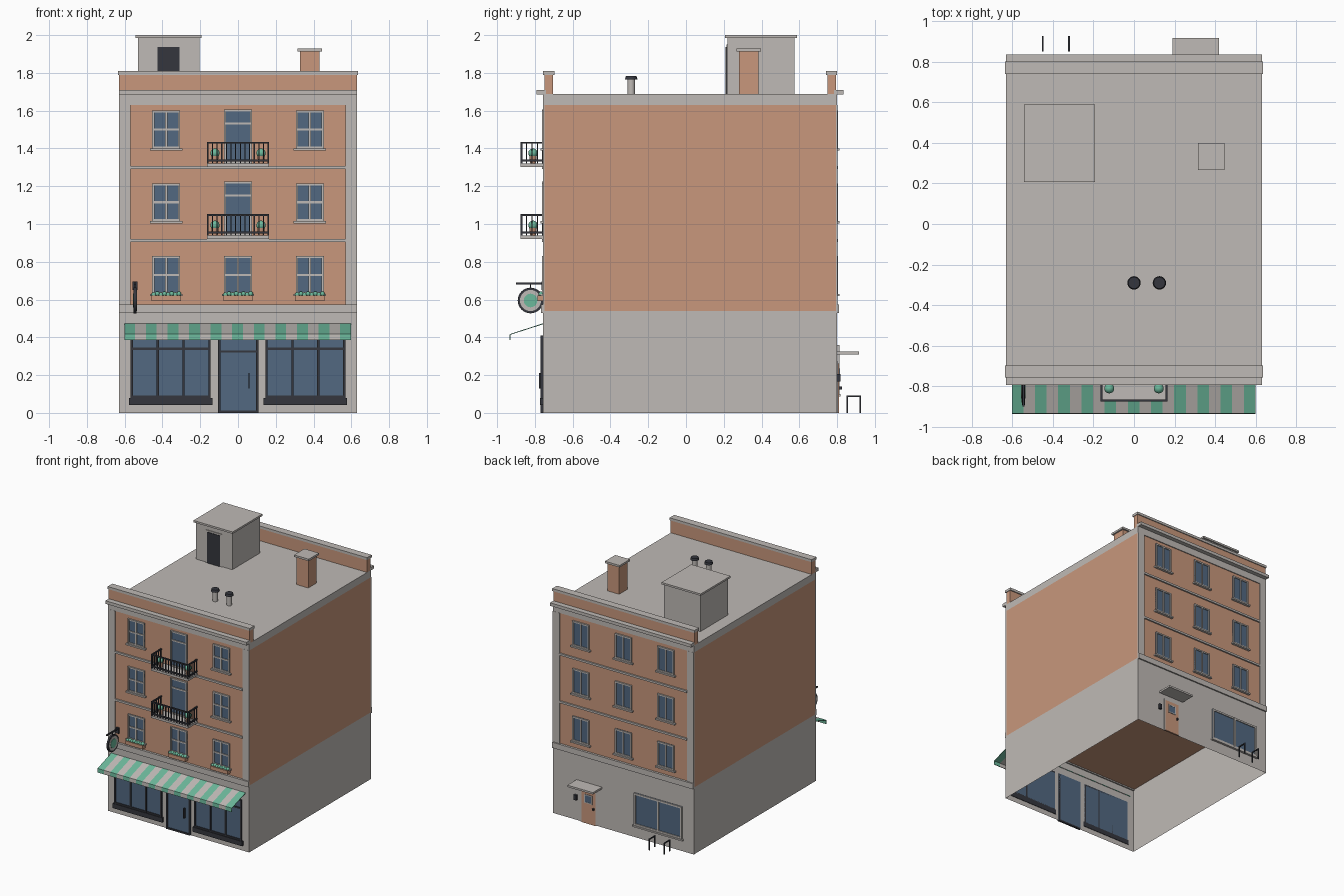
import bpy, bmesh, math
from mathutils import Matrix, Vector

cube = bpy.data.objects.get("Cube")
if cube:
    bpy.data.objects.remove(cube, do_unlink=True)


def material(name, rgb):
    m = bpy.data.materials.new(name)
    m.use_nodes = True
    m.diffuse_color = (*rgb, 1)
    m.node_tree.nodes["Principled BSDF"].inputs["Base Color"].default_value = (*rgb, 1)
    return m


STONE, BRICK, GLASS, IRON, GREEN = range(5)
MATS = [material("pale stone", (.52, .49, .465)), material("terracotta", (.58, .31, .2)),
        material("blue glass", (.085, .14, .22)), material("dark iron", (.035, .037, .047)),
        material("mint green", (.15, .48, .33))]


class Part:
    """Collects simple solids into one named object."""

    def __init__(self, name):
        self.name, self.bm = name, bmesh.new()

    def paint(self, verts, mat, smooth=False):
        for f in {f for v in verts for f in v.link_faces}:
            f.material_index = mat
            f.smooth = smooth and len(f.verts) < 5

    def box(self, x, y, z, mat):
        lo, hi = [Vector(map(fn, (x, y, z))) for fn in (min, max)]
        m = Matrix.Translation((lo + hi) / 2) @ Matrix.Diagonal((*(hi - lo), 1))
        self.paint(bmesh.ops.create_cube(self.bm, size=1, matrix=m)["verts"], mat)

    def cyl(self, at, r, depth, mat, axis="Z", r2=None, seg=20):
        m = Matrix.Translation(at)
        if axis == "X":
            m = m @ Matrix.Rotation(math.pi / 2, 4, "Y")
        v = bmesh.ops.create_cone(self.bm, cap_ends=True, segments=seg, radius1=r,
                                  radius2=r if r2 is None else r2, depth=depth, matrix=m)["verts"]
        self.paint(v, mat, True)

    def ball(self, at, r, mat):
        v = bmesh.ops.create_uvsphere(self.bm, u_segments=14, v_segments=9, radius=r,
                                      matrix=Matrix.Translation(at))["verts"]
        self.paint(v, mat, True)

    def finish(self):
        me = bpy.data.meshes.new(self.name)
        self.bm.to_mesh(me)
        self.bm.free()
        for m in MATS:
            me.materials.append(m)
        ob = bpy.data.objects.new(self.name, me)
        bpy.context.collection.objects.link(ob)
        return ob


def on_wall(part, wall, x, z, depth, mat):
    """Box standing out of a wall, away from the building."""
    part.box(x, (wall - math.copysign(.004, wall), wall + math.copysign(depth, wall)), z, mat)


def framed(part, wall, x, z, cols, rows, mat, bar=.011, depth=.012):
    """Glass plate with a frame, evenly spaced mullions and bars at given heights."""
    on_wall(part, wall, x, z, .004, GLASS)
    for i in range(cols + 1):
        c = x[0] + bar / 2 + (x[1] - x[0] - bar) * i / cols
        on_wall(part, wall, (c - bar / 2, c + bar / 2), z, depth, mat)
    for c in (z[0] + bar / 2, z[1] - bar / 2, *rows):
        on_wall(part, wall, x, (c - bar / 2, c + bar / 2), depth - .001, mat)


W, FRONT, BACK = .63, -.75, .793
GF, GB = -.757, .8
FLOORS = (.63, 1.015, 1.4)
COLUMNS = (-.38, 0, .38)

# Main body: open-bottomed ground floor, brick storeys, stone top
p = Part("ground_floor")
p.box((-W, W), (GF, GB), (0, .54), STONE)
p.bm.normal_update()
bmesh.ops.delete(p.bm, geom=[f for f in p.bm.faces if abs(f.normal.z) > .5], context="FACES")
p.finish()
p = Part("upper_floors")
p.box((-W, W), (FRONT, BACK), (.54, 1.63), BRICK)
p.finish()
p = Part("roof_slab")
p.box((-W, W), (-.757, .8), (1.63, 1.687), STONE)
p.finish()

# Mouldings and parapet on both street walls
for name, wall in (("front", FRONT), ("back", BACK)):
    s = math.copysign(1, wall)
    p = Part(name + "_mouldings")
    for k in (-1, 1):
        on_wall(p, wall, (k * .57, k * W), (.575, 1.63), .008, STONE)
    on_wall(p, wall, (-W, W), (.53, .575), .018, STONE)
    for z in (.905, 1.29):
        on_wall(p, wall, (-.57, .57), (z, z + .016), .012, STONE)
    p.box((-W, W), (wall - s * .01, wall + s * .042), (1.685, 1.71), STONE)
    p.finish()
    p = Part(name + "_parapet")
    p.box((-W, W), (wall - s * .045, wall), (1.687, 1.79), BRICK)
    p.box((-.635, .635), (wall - s * .053, wall + s * .007), (1.79, 1.81), STONE)
    p.finish()

    # Windows
    p = Part(name + "_windows")
    for z in FLOORS:
        for x in COLUMNS:
            if wall < 0 and x == 0 and z > .7:
                continue
            rows = (z + .1,) if wall < 0 else ()
            framed(p, wall, (x - .074, x + .074), (z, z + .2), 2, rows, STONE)
            on_wall(p, wall, (x - .086, x + .086), (z - .012, z), .02, STONE)
    p.finish()

# Flower boxes under the lowest front windows
p = Part("flower_boxes")
for x in COLUMNS:
    p.box((x - .077, x + .077), (FRONT, FRONT - .035), (.593, .622), BRICK)
    for i in range(8):
        p.ball((x - .066 + i * .019, FRONT - .018, .625 + .005 * (i % 2)), .013, GREEN)
p.finish()

# Balconies with doors, railings and potted plants
for name, z in (("lower", .92), ("upper", 1.302)):
    p = Part(name + "_balcony_door")
    framed(p, FRONT, (-.074, .074), (z + .018, z + .305), 1, (z + .23,), STONE)
    p.finish()
    p = Part(name + "_balcony")
    p.box((-.165, .165), (FRONT, -.875), (z, z + .018), STONE)
    for h in (.03, .123):
        p.box((-.165, .165), (-.875, -.865), (z + h, z + h + .01), IRON)
        for k in (-1, 1):
            p.box((k * .165, k * .155), (FRONT, -.875), (z + h, z + h + .01), IRON)
    for i in range(14):
        x, r = -.16 + .32 * i / 13, .005 if i in (0, 13) else .003
        p.box((x - r, x + r), (-.87 - r, -.87 + r), (z + .018, z + .13), IRON)
    for k in (-1, 1):
        for y in (-.755, -.783, -.812, -.841):
            p.box((k * .163, k * .157), (y, y - .006), (z + .018, z + .13), IRON)
    p.finish()
    p = Part(name + "_balcony_plants")
    for k in (-.122, .122):
        p.cyl((k, -.81, z + .038), .014, .04, BRICK, r2=.02)
        p.ball((k, -.81, z + .073), .025, GREEN)
    p.finish()

# Shop front
p = Part("shop_windows")
for k in (-1, 1):
    x = sorted((k * .145, k * .568))
    framed(p, GF, x, (.08, .41), 3, (.34,), IRON, .012)
    on_wall(p, GF, (x[0] - .01, x[1] + .01), (.042, .08), .016, IRON)
p.finish()
p = Part("shop_door")
framed(p, GF, (-.105, .108), (0, .41), 1, (.325,), IRON, .013)
p.box((.056, .062), (GF, GF - .022), (.13, .21), IRON)
p.finish()

# Striped awning with a hanging valance
p = Part("awning")
profile = [(-.755, .475), (-.933, .417), (-.935, .385)]
N = 21
edges = [-.602 + 1.2 * i / N for i in range(N + 1)]
grid = [[p.bm.verts.new((x, y, z)) for y, z in profile] for x in edges]
for i in range(N):
    for j in range(2):
        f = p.bm.faces.new((grid[i][j], grid[i][j + 1], grid[i + 1][j + 1], grid[i + 1][j]))
        f.material_index = STONE if i % 2 else GREEN
awning = p.finish()
mod = awning.modifiers.new("cloth", "SOLIDIFY")
mod.thickness = .005

# Round hanging sign
p = Part("hanging_sign")
at = Vector((-.545, -.823, .595))
p.cyl(at, .068, .014, IRON, "X", seg=32)
p.cyl(at, .056, .018, STONE, "X", seg=32)
p.cyl(at, .036, .022, GREEN, "X")
p.box((-.55, -.54), (FRONT, -.9), (.68, .69), IRON)
p.box((-.558, -.532), (FRONT, -.765), (.65, .695), IRON)
p.box((-.548, -.542), (-.826, -.82), (.66, .682), IRON)
p.finish()

# Back entrance, canopy, lamp and shop window
p = Part("back_door")
on_wall(p, GB, (.233, .377), (0, .272), .006, STONE)
on_wall(p, GB, (.243, .367), (0, .262), .01, BRICK)
framed(p, GB + .008, (.27, .34), (.165, .235), 1, (), STONE, .008, .007)
p.box((.252, .262), (GB, GB + .025), (.125, .14), IRON)
p.finish()
p = Part("back_canopy")
p.box((.19, .418), (GB, .917), (.31, .325), STONE)
p.finish()
p = Part("back_wall_lamp")
p.box((.41, .432), (GB, GB + .018), (.165, .205), IRON)
p.finish()
p = Part("back_shop_window")
framed(p, GB, (-.53, -.1), (.1, .36), 2, (), STONE, .014)
on_wall(p, GB, (-.54, -.09), (.088, .1), .018, STONE)
p.finish()
p = Part("bike_racks")
for x in (-.45, -.32):
    for y in (.853, .923):
        p.box((x - .004, x + .004), (y - .004, y + .004), (0, .09), IRON)
    p.box((x - .004, x + .004), (.849, .927), (.084, .092), IRON)
p.finish()

# Roof: stair house, chimney and vents
p = Part("stair_house")
p.box((-.53, -.205), (.22, .575), (1.687, 1.985), STONE)
p.box((-.543, -.193), (.207, .588), (1.985, 2), STONE)
p.box((-.44, -.295), (.214, .225), (1.687, 1.95), STONE)
p.box((-.425, -.31), (.21, .225), (1.687, 1.937), IRON)
p.finish()
p = Part("chimney")
p.box((.328, .432), (.28, .385), (1.687, 1.912), BRICK)
p.box((.315, .445), (.267, .398), (1.912, 1.928), STONE)
p.finish()
p = Part("roof_vents")
for x in (0, .125):
    p.cyl((x, -.29, 1.727), .02, .08, STONE)
    p.cyl((x, -.29, 1.775), .033, .018, IRON, r2=.028)
p.finish()
